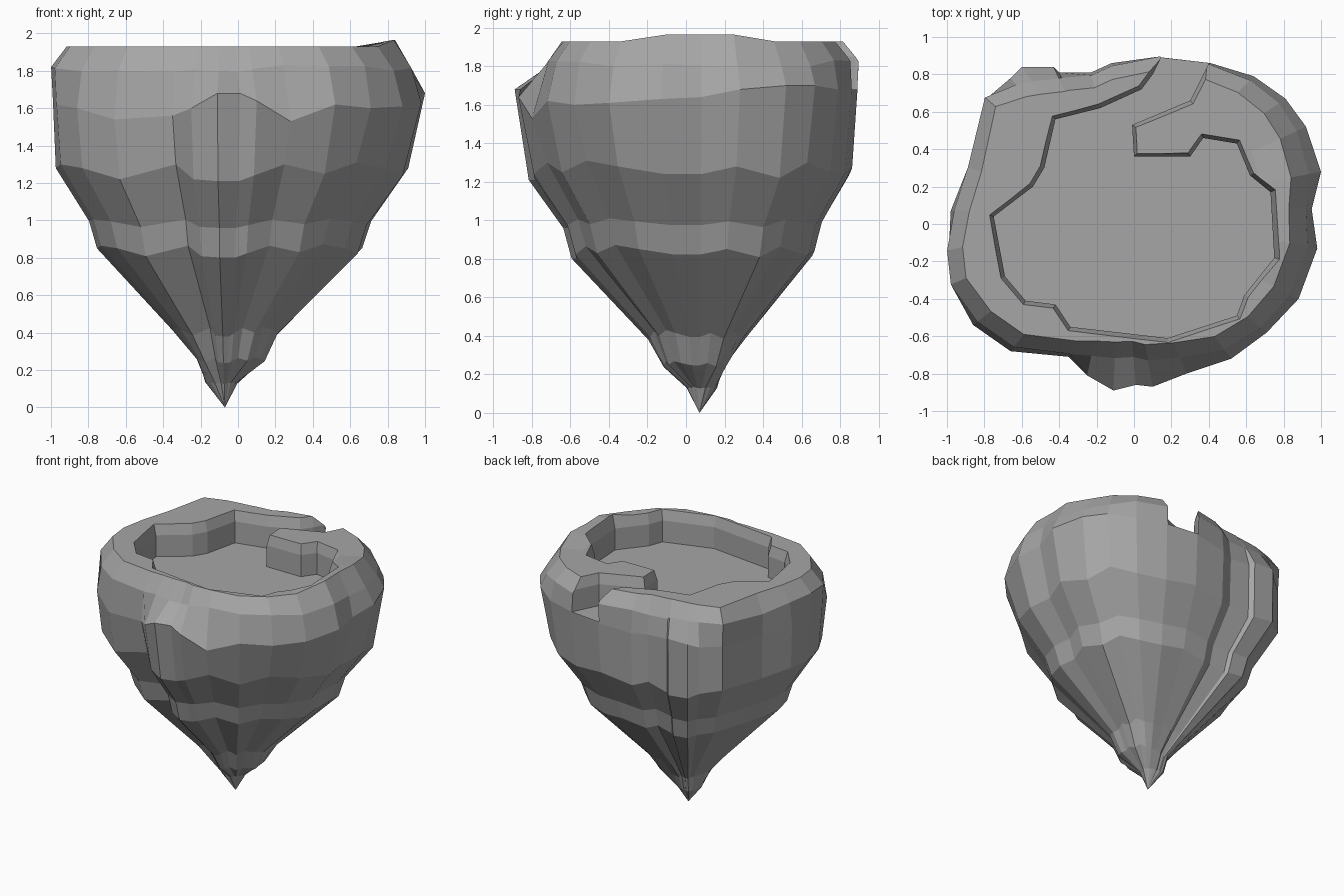
import bpy, bmesh, random
from mathutils import Vector

random.seed(4)
cube = bpy.data.objects.get("Cube")
if cube:
    bpy.data.objects.remove(cube, do_unlink=True)

stone = bpy.data.materials.new("grey_stone")
stone.use_nodes = True
colour = (0.38, 0.38, 0.38, 1)
stone.diffuse_color = colour
stone.node_tree.nodes["Principled BSDF"].inputs["Base Color"].default_value = colour

TIP = Vector((-0.07, 0.07, 0))
TOP = 1.93
FLOOR = 1.68

# Widest outline in hundredths: x, y, z, then rim size in percent and ripple below
OUTLINE = [
    (-66, -68, 154, 88, -3), (-35, -71, 156, 89, 5), (-25, -81, 160, 79, -3),
    (-11, -89, 168, 73, -4), (1, -86, 168, 75, -4), (10, -87, 164, 76, -1),
    (28, -80, 153, 81, 5), (52, -72, 162, 85, 0), (71, -58, 160, 87, 6),
    (88, -40, 161, 86, 3), (98, -13, 163, 86, -1), (95, 8, 164, 88, -1),
    (100, 28, 168, 85, 3), (92, 52, 170, 86, -3), (81, 67, 170, 87, 5),
    (64, 79, 168, 88, 0), (41, 86, 168, 90, -1), (15, 89, 167, 92, 2),
    (-12, 86, 165, 89, -2), (-23, 81, 165, 89, 2), (-40, 81, 166, 87, -2),
    (-43, 84, 168, 83, -2), (-60, 84, 168, 81, 0), (-66, 78, 165, 86, 3),
    (-79, 67, 165, 93, 5), (-88, 30, 162, 92, 3), (-98, 7, 164, 89, 5),
    (-99, -14, 165, 92, 3), (-97, -32, 162, 92, 5), (-86, -54, 160, 88, 3)]

# Basin floor outline with the spill channel at the back
BASIN = [
    (14, 88), (10, 80), (4, 72), (-18, 62), (-42, 56), (-48, 30), (-54, 20),
    (-75, 4), (-69, -28), (-58, -41), (-42, -43), (-34, -55), (18, -61),
    (55, -49), (59, -38), (75, -18), (73, 17), (62, 26), (55, 43), (37, 46),
    (30, 36), (0, 36), (-1, 53), (30, 66), (40, 86), (44, 110), (18, 110)]

# Lower rings: height, size, lean toward the back left, ripple strength
LOWER = [(1.25, 0.95, 0.04, 1), (0.98, 0.76, 0.035, 0.5),
         (0.83, 0.715, 0.035, 0.7), (0.4, 0.29, 0.02, 0.5),
         (0.25, 0.18, -0.02, 0.3), (0.13, 0.085, 0.03, 0.1)]


def new_object(name, bm):
    bmesh.ops.recalc_face_normals(bm, faces=bm.faces)
    mesh = bpy.data.meshes.new(name)
    bm.to_mesh(mesh)
    bm.free()
    mesh.materials.append(stone)
    obj = bpy.data.objects.new(name, mesh)
    bpy.context.collection.objects.link(obj)
    return obj


def bridge(bm, a, b):
    n = len(a)
    for i in range(n):
        j = (i + 1) % n
        bm.faces.new((a[i], a[j], b[j], b[i]))


def island():
    bm = bmesh.new()
    spokes = [(Vector((x / 100, y / 100, 0)) - TIP, z / 100, rim / 100, ripple / 100)
              for x, y, z, rim, ripple in OUTLINE]

    def ring(place):
        verts = []
        for spoke in spokes:
            size, z = place(*spoke)
            p = TIP + spoke[0] * size
            verts.append(bm.verts.new((p.x, p.y, z)))
        return verts

    # Flat top, raised rim on one side, shoulder and widest ring
    rings = [ring(lambda s, z, rim, rip: (rim * 0.82, TOP)),
             ring(lambda s, z, rim, rip: (rim, TOP + (0.035 if s.x > 1 else 0))),
             ring(lambda s, z, rim, rip: (min(rim + 0.09, 1.01),
                                          1.81 + random.uniform(-0.02, 0.025))),
             ring(lambda s, z, rim, rip: (1, z))]
    # Tapering underside
    for height, size, lean, strength in LOWER:
        def place(s, z, rim, rip):
            d = s.normalized()
            return size + lean * (0.7 * d.y - d.x), height + rip * strength
        rings.append(ring(place))

    bm.faces.new(rings[0])
    for a, b in zip(rings, rings[1:]):
        bridge(bm, a, b)
    tip = bm.verts.new(TIP)
    last = rings[-1]
    for i, v in enumerate(last):
        bm.faces.new((v, last[i - 1], tip))
    return new_object("island_rock", bm)


def basin_cutter():
    bm = bmesh.new()
    pts = [Vector((x / 100, y / 100)) for x, y in BASIN]
    corners = []
    for i, p in enumerate(pts):
        a = (p - pts[i - 1]).normalized()
        b = (pts[(i + 1) % len(pts)] - p).normalized()
        # Outward direction of the wall at this corner
        corners.append((p, Vector((a.y + b.y, -a.x - b.x)).normalized()))
    # Upright wall with a flared lip
    rings = []
    for z, spread in ((FLOOR, 0), (1.85, 0), (2.02, 0.05)):
        level = [p + out * spread for p, out in corners]
        rings.append([bm.verts.new((q.x, q.y, z)) for q in level])
    bm.faces.new(rings[0])
    bm.faces.new(rings[-1])
    for a, b in zip(rings, rings[1:]):
        bridge(bm, a, b)
    return new_object("basin_cutter", bm)


rock = island()
cutter = basin_cutter()
cutter.hide_render = True

# Carve the basin and channel
cut = rock.modifiers.new("basin", "BOOLEAN")
cut.operation = "DIFFERENCE"
cut.solver = "EXACT"
cut.object = cutter
bpy.context.view_layer.objects.active = rock
rock.select_set(True)
bpy.ops.object.modifier_apply(modifier=cut.name)
bpy.data.objects.remove(cutter, do_unlink=True)
